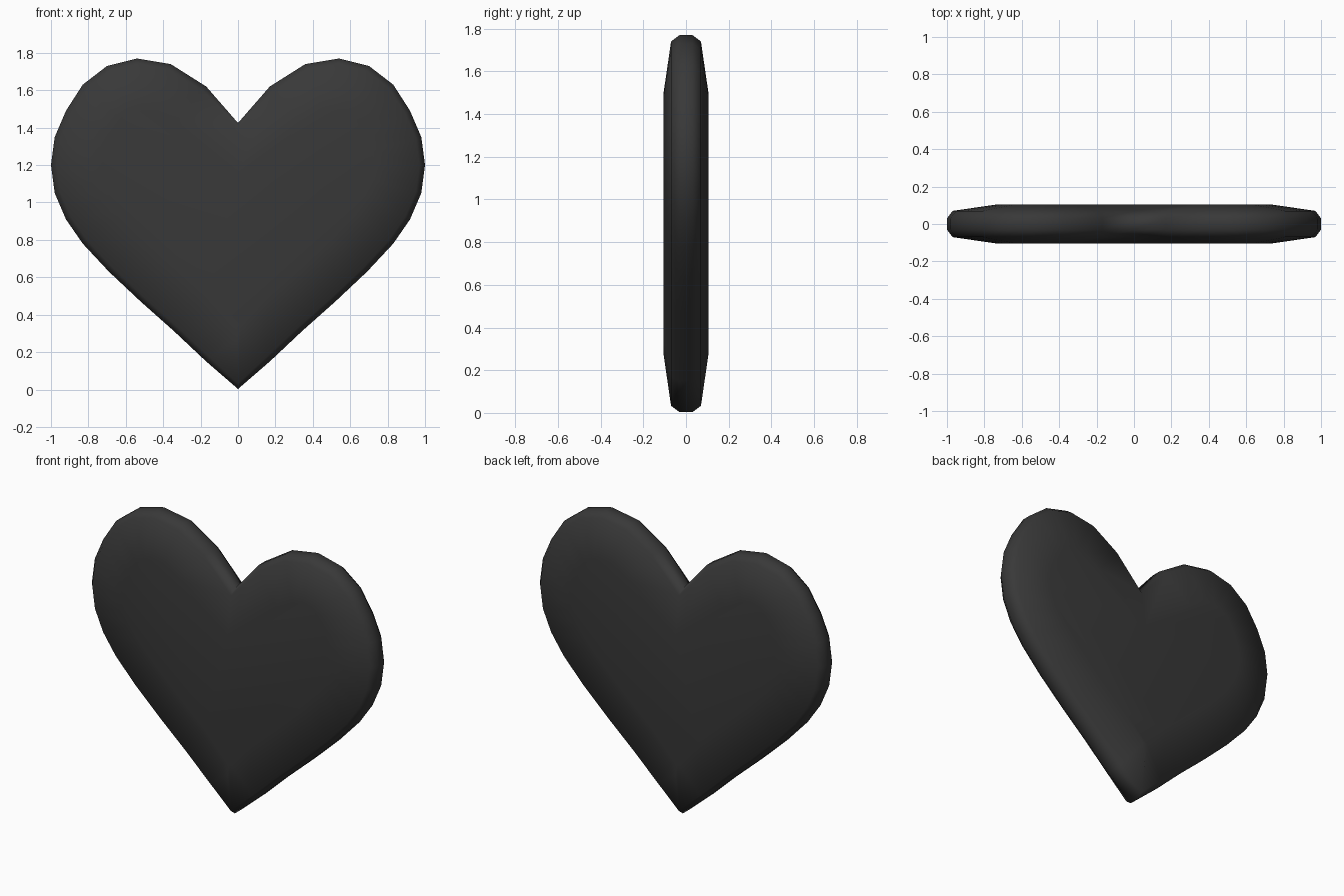
import bpy, bmesh
from mathutils import Vector

if "Cube" in bpy.data.objects:
    bpy.data.objects.remove(bpy.data.objects["Cube"])

# Right half of the heart outline (x, z), from cleft down to tip
half = [(0, 1.425), (0.17, 1.62), (0.36, 1.74), (0.54, 1.77), (0.70, 1.73),
        (0.83, 1.63), (0.92, 1.49), (0.98, 1.35), (1.0, 1.20), (0.98, 1.05),
        (0.92, 0.91), (0.83, 0.78), (0.69, 0.63), (0.52, 0.47), (0.34, 0.31),
        (0.17, 0.15), (0, 0.003)]
outline = [Vector(p) for p in half] + [Vector((-x, z)) for x, z in half[-2:0:-1]]
n = len(outline)


def shrink(d):
    """Move every outline point inward by d, keeping each half on its side."""
    pts = []
    for i, p in enumerate(outline):
        a = (p - outline[i - 1]).normalized()
        b = (outline[(i + 1) % n] - p).normalized()
        t = (a + b).normalized()
        q = p + Vector((t.y, -t.x)) * d
        if abs(p.x) < 1e-4:
            q.x = 0
        elif p.x > 0:
            q.x = max(q.x, 0.015)
        else:
            q.x = min(q.x, -0.015)
        pts.append(q)
    return pts


# Rounded slab: rings from front to back, (y, inset)
rings = [(-0.105, 0.27), (-0.07, 0.03), (-0.03, 0), (0.03, 0), (0.07, 0.03), (0.105, 0.27)]
bm = bmesh.new()
loops = [[bm.verts.new((p.x, y, p.y)) for p in shrink(d)] for y, d in rings]
for la, lb in zip(loops, loops[1:]):
    for i in range(n):
        j = (i + 1) % n
        bm.faces.new((la[i], la[j], lb[j], lb[i]))
bm.faces.new(loops[0])
bm.faces.new(loops[-1][::-1])
bmesh.ops.recalc_face_normals(bm, faces=bm.faces)
for f in bm.faces:
    f.smooth = True

mesh = bpy.data.meshes.new("heart")
bm.to_mesh(mesh)
bm.free()
mat = bpy.data.materials.new("charcoal")
mat.diffuse_color = (0.04, 0.04, 0.04, 1)
mat.use_nodes = True
mat.node_tree.nodes["Principled BSDF"].inputs["Base Color"].default_value = mat.diffuse_color
mesh.materials.append(mat)
heart = bpy.data.objects.new("heart", mesh)
bpy.context.collection.objects.link(heart)
